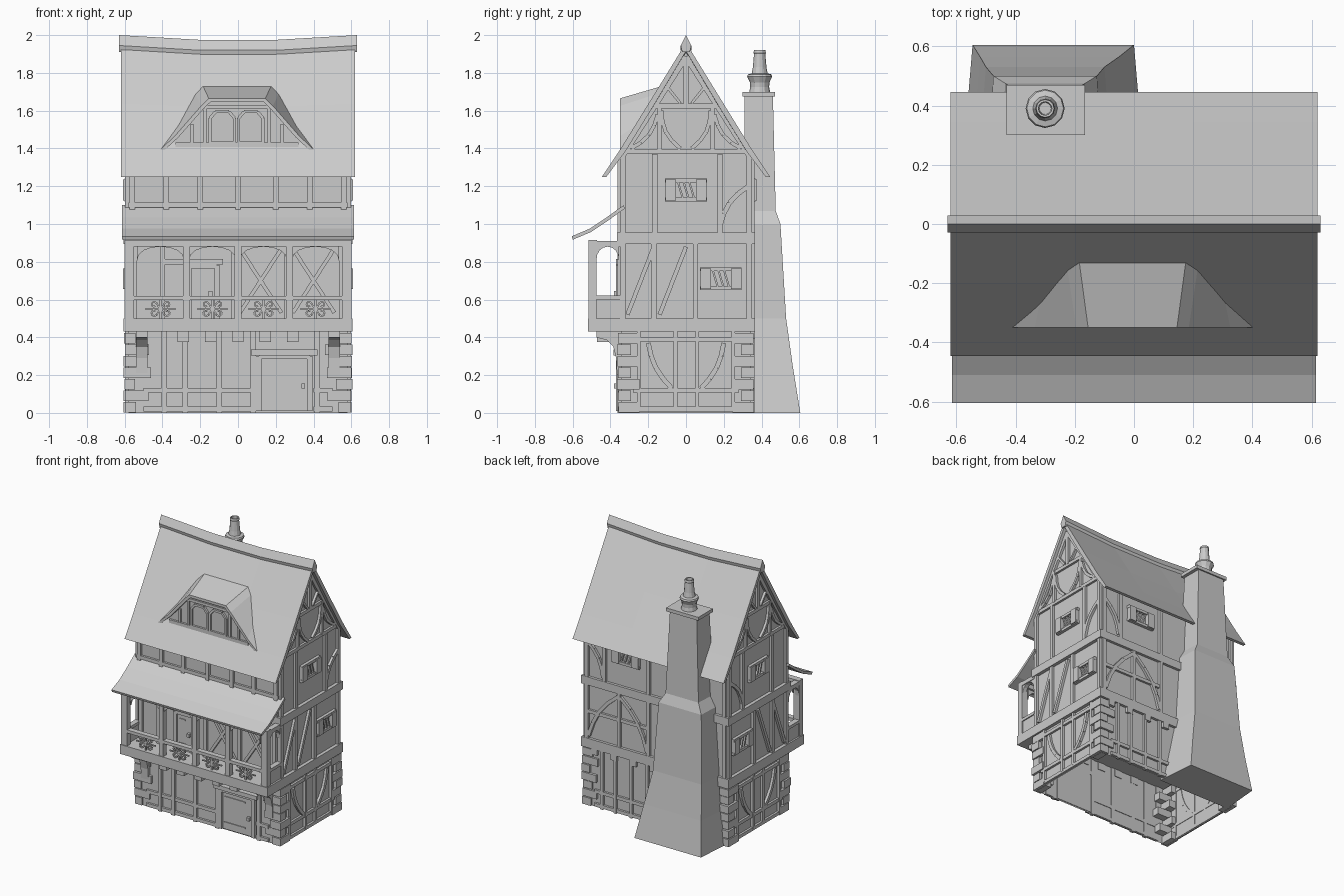
import bpy, bmesh, math, random
from mathutils import Vector

if "Cube" in bpy.data.objects:
    bpy.data.objects.remove(bpy.data.objects["Cube"])
random.seed(4)
parts = {}

def mesh(name):
    return parts.setdefault(name, bmesh.new()) if name not in parts else parts[name]

def loft(name, rings, closed=True, caps=True):
    bm = mesh(name)
    vs = [[bm.verts.new(p) for p in r] for r in rings]
    n = len(rings[0])
    for a, b in zip(vs, vs[1:]):
        for i in range(n if closed else n - 1):
            j = (i + 1) % n
            bm.faces.new((a[i], a[j], b[j], b[i]))
    if caps:
        bm.faces.new(vs[0][::-1])
        bm.faces.new(vs[-1])

def box(name, x0, x1, y0, y1, z0, z1):
    loft(name, [[(x0, y0, z), (x1, y0, z), (x1, y1, z), (x0, y1, z)] for z in (z0, z1)])

# Wall planes: (u, v, outward distance) -> xyz
F = lambda u, v, d: (u, -.345 - d, v)
B = lambda u, v, d: (u, .345 + d, v)
R = lambda u, v, d: (.58 + d, u, v)
L = lambda u, v, d: (-.58 - d, u, v)
D = lambda u, v, d: (u, -.325 - d, v)     # dormer front
G = lambda u, v, d: (u, -.48 - d, v)      # gallery front

def bar(name, face, p, q, w=.03, d=.018, d0=-.004):
    p, q = Vector(p), Vector(q)
    t = (q - p).normalized() * w / 2
    s = Vector((-t.y, t.x))
    loft(name, [[face(*c, k) for c in (p + s, q + s, q - s, p - s)] for k in (d0, d)])

def path(name, face, pts, w=.02, d=.018, d0=-.004):
    for p, q in zip(pts, pts[1:]):
        bar(name, face, p, q, w, d, d0)

def brace(face, p, q, bend=.03, w=.025):
    p, q = Vector(p), Vector(q)
    n = (q - p).normalized()
    n = Vector((-n.y, n.x)) * bend
    path("curved_braces", face, [p.lerp(q, t) + n * math.sin(math.pi * t) for t in (0, .25, .5, .75, 1)], w)

def posts(face, us, z0, z1, w=.028):
    for u in us:
        bar("timber_posts", face, (u, z0), (u, z1), w)

def rail(face, u0, u1, *zs):
    for z in zs:
        bar("timber_rails", face, (u0, z), (u1, z), .025, .016)

def window(face, u, z):
    for s in (-1, 1):
        bar("shutters", face, (u + s * .08, z - .055), (u + s * .08, z + .055), .055, .03)
        bar("window_frames", face, (u - .11, z + s * .05), (u + .11, z + s * .05), .02, .022)
    for k in (-.03, 0, .03):
        bar("window_lattice", face, (u + k - .015, z + .05), (u + k + .015, z - .05), .01, .015)

def door(face, x0, x1, z0, z1):
    bar("doors", face, ((x0 + x1) / 2, z0), ((x0 + x1) / 2, z1), x1 - x0, .012)
    path("door_frames", face, [(x0, z0), (x0, z1), (x1, z1), (x1, z0)], .03, .025)
    for z in (z0 + .05, z1 - .05):
        bar("door_hinges", face, (x0 + .03, z), (x1 - .07, z), .01, .018)
    bar("door_handles", face, (x1 - .035, z0 + .12), (x1 - .035, z0 + .145), .02, .035)

# House shell, open underneath
sec = [(-.345, 0), (-.345, 1.36), (0, 1.91), (.345, 1.36), (.345, 0)]
loft("house_walls", [[(x, y, z) for y, z in sec] for x in (-.58, .58)], closed=False)

# Floor belts
box("lower_belt", -.605, .605, -.52, .365, .43, .5)
box("upper_belt", -.605, .605, -.365, .365, .895, .955)

# Main roof with sagging ridge
rp = [(.445, 1.25, 0), (.345, 1.40, 0), (.2, 1.635, .015), (0, 1.96, .025)]
out = rp + [(-y, z, k) for y, z, k in rp[-2::-1]]
inn = [(y - math.copysign(.024, y) if y else 0, z - (.0 if abs(y) > .4 else .016 if y else .045), k) for y, z, k in out][::-1]
stations = [(-.62, 0), (-.2, 1), (.2, 1), (.62, 0)]
loft("main_roof", [[(x, y, z - k * s) for y, z, k in out + inn] for x, s in stations])
cap = [(0, 2), (.028, 1.945), (.02, 1.91), (-.02, 1.91), (-.028, 1.945)]
loft("ridge_cap", [[(x * 1.016, y, z - .025 * s) for y, z in cap] for x, s in stations])

# Awning over the gallery
aw = [(-.33, 1.10), (-.42, 1.035), (-.51, .975), (-.605, .935)]
ring = aw + [(y + .006, z - .018) for y, z in aw[::-1]]
loft("gallery_awning", [[(x, y, z) for y, z in ring] for x in (-.615, .615)])

# Dormer: hood, front wall and arched windows
def mirror(h):
    return h + [(-x, z) for x, z in h[::-1]]
f = mirror([(.41, 1.39), (.33, 1.465), (.19, 1.625), (.15, 1.665)])
b = mirror([(.41, 1.39), (.31, 1.53), (.22, 1.69), (.18, 1.73)])
fi = [(x * .94, 1.385 + (z - 1.385) * .93) for x, z in f]
depth = lambda z: min(-.345, -.345) if z < 1.4 else -.345 + (z - 1.4) * .615 + .015
loft("dormer_hood", [[(x - .005, -.35, z) for x, z in f + fi[::-1]],
                     [(x - .005, depth(z), z) for x, z in b] + [(x - .005, -.2, z) for x, z in fi[::-1]]])
loft("dormer_wall", [[(x - .005, y, z) for x, z in fi] for y in (-.325, -.2)])
for c in (-.083, .068):
    path("dormer_windows", D, [(c - .065, 1.43), (c - .065, 1.56), (c - .035, 1.595), (c + .035, 1.595),
                               (c + .065, 1.56), (c + .065, 1.43), (c - .065, 1.43)], .016, .015)
bar("dormer_beams", D, (-.33, 1.42), (.32, 1.42), .025, .015)
bar("dormer_beams", D, (-.18, 1.62), (.17, 1.62), .02, .012)
for x, z in ((-.245, 1.53), (-.175, 1.61), (.165, 1.61), (.235, 1.53)):
    bar("dormer_beams", D, (x, 1.42), (x, z), .018, .012)

# Chimney: z, left, right, back
lv = [(0, -.545, .0, .605), (.25, -.52, -.05, .565), (.5, -.50, -.10, .53), (1.0, -.475, -.125, .5),
      (1.07, -.435, -.165, .475), (1.68, -.41, -.19, .46)]
loft("chimney_stack", [[(a - w, .31, z), (c + w, .31, z), (c, y, z), (a, y, z)]
                       for z, a, c, y in lv for w in [.025 * (1 - z / 1.68)]])
box("chimney_cap", -.43, -.165, .3, .47, 1.675, 1.7)
pot = [(.056, 1.695), (.05, 1.725), (.052, 1.75), (.066, 1.78), (.062, 1.792), (.042, 1.797), (.036, 1.83),
       (.03, 1.90), (.033, 1.905), (.03, 1.92), (.023, 1.92), (.02, 1.84)]
loft("chimney_pot", [[(-.3 + r * math.cos(i * math.pi / 6), .39 + r * math.sin(i * math.pi / 6), z)
                      for i in range(12)] for r, z in pot])

# Corner stones
for sx in (-1, 1):
    for sy in (-1, 1):
        for i in range(7):
            lx, ly = (.13, .07) if i % 2 else (.07, .115)
            lx += random.uniform(-.015, .015)
            o = random.uniform(-.006, .006)
            xs = sorted((sx * (.602 + o), sx * (.602 - lx)))
            ys = sorted((sy * (.362 + o), sy * (.362 - ly)))
            box("corner_stones", *xs, *ys, i * .061 + .002, i * .061 + .057)

# Jetty brackets and joist ends
for x in (-.51, .51):
    bk = [(-.34, .2), (-.34, .44), (-.475, .44), (-.475, .40), (-.42, .385), (-.385, .35), (-.37, .29), (-.365, .2)]
    loft("jetty_brackets", [[(x + k, y, z) for y, z in bk] for k in (-.03, .03)])
for i in range(5):
    x = (i - 2) * .145
    box("joist_ends", x - .03, x + .03, -.47, -.34, .375, .435)
for i in range(7):
    x = .5 - i * .16
    box("joist_ends", x - .025, x + .025, .34, .365, .39, .435)

# Ground floor front
rail(F, -.5, .08, .12, .02)
rail(F, .4, .5, .12, .02)
posts(F, (-.39, -.28, -.1, .08, .42), 0, .43)
door(F, .11, .38, .01, .3)
bar("door_lintel", F, (.07, .32), (.42, .32), .03, .04)

# Gallery inner wall
door(F, -.26, -.11, .5, .78)
bar("door_lintel", F, (-.4, .8), (-.08, .8), .03, .025)
posts(F, (-.55, -.4, -.02, .26, .55), .5, .9)
for c in (.12, .4):
    for s in (-1, 1):
        bar("cross_braces", F, (c - s * .11, .53), (c + s * .11, .87), .02)

# Gallery posts, rails, arches and scrolls
for x in (-.575, -.272, 0, .272, .575):
    w = .025 if abs(x) > .5 else .018
    box("gallery_posts", x - w, x + w, -.515, -.475, .5, .9)
box("gallery_beam", -.6, .6, -.515, -.47, .88, .915)
box("gallery_handrail", -.59, .59, -.515, -.475, .597, .62)

def arch(place, c, h, t0, t1):
    a = [math.pi * i / 8 for i in range(9)]
    pts = [(c - h * math.cos(t), .80 + .08 * math.sin(t) ** .8 if 0 < t < 3.1 else .80) for t in a]
    for p, q in zip(pts, pts[1:]):
        loft("gallery_arches", [[place(*p, t), place(*q, t), place(q[0], .89, t), place(p[0], .89, t)] for t in (t0, t1)])

for c in (-.41, -.135, .135, .41):
    arch(G, c, .125, .005, .025)
    for s in (-1, 1):
        for cz, r, v in ((.572, .018, 1), (.53, .02, -1)):
            sp = [(c + s * (.035 + r * (1 - k / 14) * -math.cos(k * .7)), cz + v * r * (1 - k / 14) * math.sin(k * .7))
                  for k in range(9)]
            path("railing_scrolls", G, [(c, .55)] + sp, .009, .02, .008)
    bar("railing_scrolls", G, (c, .5), (c, .6), .01, .02, .008)
    bar("railing_scrolls", G, (c - .08, .55), (c + .08, .55), .008, .018, .008)
for side, s in ((R, 1), (L, -1)):
    arch(side, -.415, .06, -.015, .015)
    bar("gallery_side_panels", side, (-.48, .555), (-.345, .555), .11, .012, -.012)
    bar("gallery_handrail", side, (-.49, .61), (-.345, .61), .022, .02, -.02)
    bar("gallery_beam", side, (-.49, .895), (-.345, .895), .03, .02, -.02)

# Upper front wall above the awning
posts(F, (-.56, -.38, -.2, 0, .2, .38, .56), .955, 1.37)
rail(F, -.58, .58, 1.1)

# Gable sides
for s in (R, L):
    rail(s, -.28, .28, .02, .12, .39)
    posts(s, (-.25, -.055, .06, .25), .02, .43, .02)
    brace(s, (-.2, .37), (-.075, .13), -.025)
    brace(s, (.2, .37), (.08, .13), .025)
    posts(s, (-.335, -.17, .05, .335), .5, .9)
    for a in (-.31, -.14):
        bar("cross_braces", s, (a, .52), (a + .14, .88), .022)
    window(s, .185, .71)
    posts(s, (-.335, -.165, .18, .335), .955, 1.37)
    brace(s, (.18, .99), (.33, 1.2), .03)
    window(s, 0, 1.18)
    rail(s, -.345, .345, 1.385)
    rail(s, -.17, .17, 1.625)
    posts(s, (0,), 1.63, 1.87)
    for k in (-1, 1):
        bar("gable_rafters", s, (k * .335, 1.36), (0, 1.885), .03)
        posts(s, (k * .14,), 1.39, 1.63, .02)
        brace(s, (k * .03, 1.64), (k * .095, 1.72), 0, .015)
        brace(s, (k * .29, 1.4), (k * .15, 1.58), k * .03, .02)
        brace(s, (k * .03, 1.4), (k * .13, 1.6), k * -.03, .02)

# Back wall
rail(B, -.5, .5, .02, .12)
posts(B, (-.42, .07, .2, .33, .44), 0, .43, .022)
posts(B, (-.565, .06, .3, .565), .5, .9)
brace(B, (.07, .52), (.29, .87), .04)
brace(B, (.55, .52), (.31, .87), -.04)
rail(B, .06, .565, .7)
posts(B, (-.565, .06, .42, .565), .955, 1.37)
window(B, .24, 1.18)
brace(B, (.43, .98), (.56, 1.22), .03)

# Turn every collected part into an object
for name, bm in parts.items():
    bmesh.ops.recalc_face_normals(bm, faces=bm.faces)
    me = bpy.data.meshes.new(name)
    bm.to_mesh(me)
    bm.free()
    bpy.context.collection.objects.link(bpy.data.objects.new(name, me))
